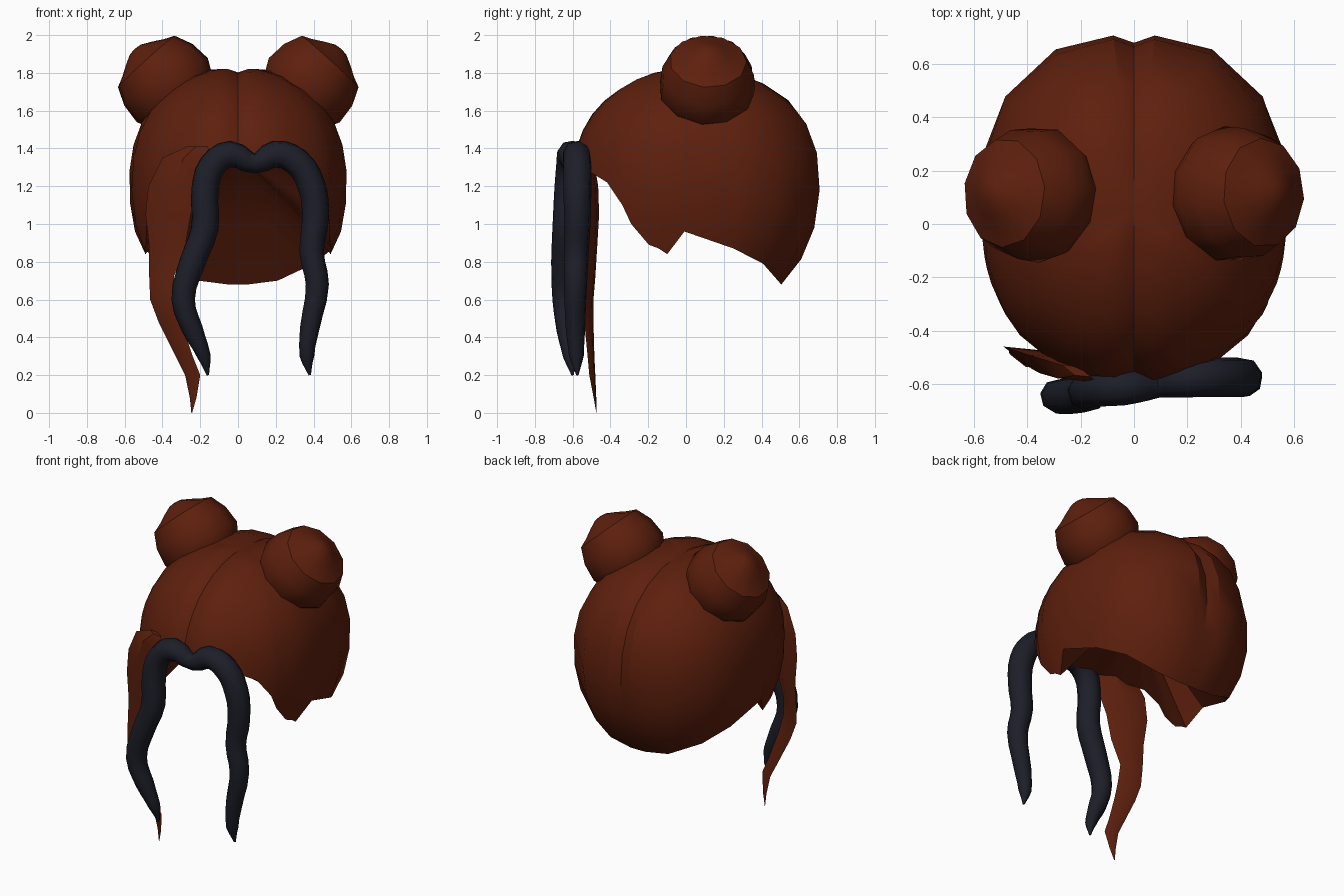
import bpy, bmesh
from math import sin, cos, acos, pi, radians, copysign
from mathutils import Vector

if "Cube" in bpy.data.objects:
    bpy.data.objects.remove(bpy.data.objects["Cube"])


def material(name, rgb):
    m = bpy.data.materials.new(name)
    m.use_nodes = True
    m.diffuse_color = (*rgb, 1)
    bsdf = m.node_tree.nodes["Principled BSDF"]
    bsdf.inputs["Base Color"].default_value = (*rgb, 1)
    bsdf.inputs["Roughness"].default_value = 0.8
    return m


BROWN = material("auburn brown", (0.11, 0.014, 0.004))
NAVY = material("dark navy", (0.012, 0.013, 0.021))


def smooth(ob, angle):
    bpy.ops.object.select_all(action="DESELECT")
    ob.select_set(True)
    bpy.context.view_layer.objects.active = ob
    bpy.ops.object.shade_smooth_by_angle(angle=radians(angle))


def skin(name, rows, mat, angle, capped=False):
    """Join closed rings of points into one surface."""
    bm = bmesh.new()
    rings = [[bm.verts.new(p) for p in row] for row in rows]
    n = len(rings[0])
    for a, b in zip(rings, rings[1:]):
        for i in range(n):
            j = (i + 1) % n
            bm.faces.new((a[i], a[j], b[j], b[i]))
    if capped:
        bm.faces.new(rings[0])
        bm.faces.new(rings[-1])
    bmesh.ops.remove_doubles(bm, verts=bm.verts, dist=0.0005)
    bmesh.ops.recalc_face_normals(bm, faces=bm.faces)
    me = bpy.data.meshes.new(name)
    bm.to_mesh(me)
    bm.free()
    me.materials.append(mat)
    ob = bpy.data.objects.new(name, me)
    bpy.context.collection.objects.link(ob)
    smooth(ob, angle)


def power(v, e=0.91):
    return copysign(abs(v) ** e, v)


# Hair cap: squarish dome, ragged rim, centre parting pressed in
RIM = [(0, 1.31), (6, 1.30), (16, 1.3), (28, 1.29), (46, 1.22), (55, 1.1),
       (59, 1.0), (67, 0.89), (72, 0.87), (76, 0.84), (85, 0.96), (105, 0.87),
       (126, 0.79), (154, 0.70), (175, 0.68), (180, 0.68)]
columns = RIM + [(-t, z) for t, z in RIM[-2:0:-1]]
CENTRE_Y, CENTRE_Z = 0.06, 1.22


def dome_point(t, rim_z, k):
    drop = (rim_z - CENTRE_Z) / (0.61 if rim_z > CENTRE_Z else 0.70)
    th = acos(power(drop, 1.1)) * k
    rho, up = power(sin(th)), power(cos(th))
    e, depth = (0.91, 0.665) if abs(t) < 90 else (0.82, 0.65)
    x = 0.578 * rho * power(sin(radians(t)), e)
    y = -depth * rho * power(cos(radians(t)), e)
    z = up * (0.61 if up > 0 else 0.70)
    fade = min(1, max(0, (z + 0.5) / 0.3))
    groove = 1 - 0.045 * fade * max(0, 1 - abs(x) / 0.06)
    return Vector((x, CENTRE_Y + y * groove, CENTRE_Z + z * groove))


ROWS = 9
shell = [[dome_point(t, z, k / ROWS) for t, z in columns]
         for k in range(ROWS + 1)]

# Hollow underside rising from the rim to a point inside the cap
APEX = Vector((0, 0, 1.37))
hollow = []
for k in (0.6, 0):
    lift = (1 - k) ** 0.85
    hollow.append([(p.x * k, p.y * k, p.z + (APEX.z - p.z) * lift)
                   for p in shell[-1]])
skin("hair_cap", shell + hollow, BROWN, 32)

# Coiled buns: lathed profile tilted outwards
BUN = [(0, -0.2), (0.15, -0.18), (0.212, -0.125), (0.256, -0.04),
       (0.246, 0.07), (0.205, 0.165), (0.15, 0.19), (0.095, 0.222),
       (0.04, 0.25), (0, 0.255)]
SIDES = 11
for side, label in ((1, "left"), (-1, "right")):
    origin = Vector((0.376 * side, 0.112, 1.738))
    turn = Vector((0.67 * side, 0.03, 0.74)).to_track_quat("Z", "Y")
    rings = [[origin + turn @ Vector((r * cos(2 * pi * i / SIDES),
                                      r * sin(2 * pi * i / SIDES), h))
              for i in range(SIDES)] for r, h in BUN]
    skin(label + "_bun", rings, BROWN, 40)

# Flat side lock: left x, right x, left y, height
LOCK = [(-0.27, -0.16, -0.53, 1.41), (-0.40, -0.14, -0.49, 1.35),
        (-0.475, -0.2, -0.465, 1.2), (-0.49, -0.25, -0.46, 1.05),
        (-0.47, -0.28, -0.47, 0.88), (-0.47, -0.34, -0.48, 0.72),
        (-0.465, -0.33, -0.49, 0.6), (-0.42, -0.3, -0.49, 0.48),
        (-0.33, -0.24, -0.485, 0.3), (-0.28, -0.2, -0.48, 0.2),
        (-0.255, -0.22, -0.475, 0.08), (-0.247, -0.243, -0.473, 0)]
rings = []
for xl, xr, yl, z in LOCK:
    w = xr - xl
    a = Vector((xl, yl, z))
    b = Vector((xr, yl - 0.4 * w, z))
    bulge = Vector((-0.4, -0.9, 0)) * 0.16 * w
    mid = (a + b) / 2
    rings.append([a, mid + bulge, b, mid - bulge])
skin("side_lock", rings, BROWN, 35, capped=True)

# Wavy dark strand arching over the forehead: x, y, z, thickness
STRAND = [(-0.16, -0.6, 0.2, 0.1), (-0.18, -0.615, 0.3, 0.55),
          (-0.24, -0.63, 0.44, 0.85), (-0.29, -0.645, 0.6, 0.95),
          (-0.24, -0.645, 0.8, 1.05), (-0.175, -0.635, 0.98, 1.1),
          (-0.175, -0.625, 1.18, 1.1), (-0.135, -0.615, 1.31, 1.1),
          (-0.04, -0.61, 1.37, 1.1), (0.09, -0.6, 1.32, 0.8),
          (0.2, -0.58, 1.37, 1.1), (0.31, -0.575, 1.33, 1.15),
          (0.39, -0.575, 1.2, 1.15), (0.41, -0.575, 1.03, 1.1),
          (0.39, -0.58, 0.85, 1.0), (0.42, -0.585, 0.68, 0.95),
          (0.38, -0.585, 0.45, 0.8), (0.365, -0.58, 0.3, 0.6),
          (0.38, -0.575, 0.2, 0.1)]
curve = bpy.data.curves.new("forehead_strand", "CURVE")
curve.dimensions = "3D"
curve.bevel_depth = 0.066
curve.bevel_resolution = 2
curve.resolution_u = 3
curve.use_fill_caps = True
spline = curve.splines.new("BEZIER")
spline.bezier_points.add(len(STRAND) - 1)
for point, (x, y, z, r) in zip(spline.bezier_points, STRAND):
    point.co = (x, y, z)
    point.radius = r
    point.handle_left_type = point.handle_right_type = "AUTO"
curve.materials.append(NAVY)
strand = bpy.data.objects.new("forehead_strand", curve)
bpy.context.collection.objects.link(strand)
bpy.ops.object.select_all(action="DESELECT")
strand.select_set(True)
bpy.context.view_layer.objects.active = strand
bpy.ops.object.convert(target="MESH")
smooth(bpy.context.object, 50)
